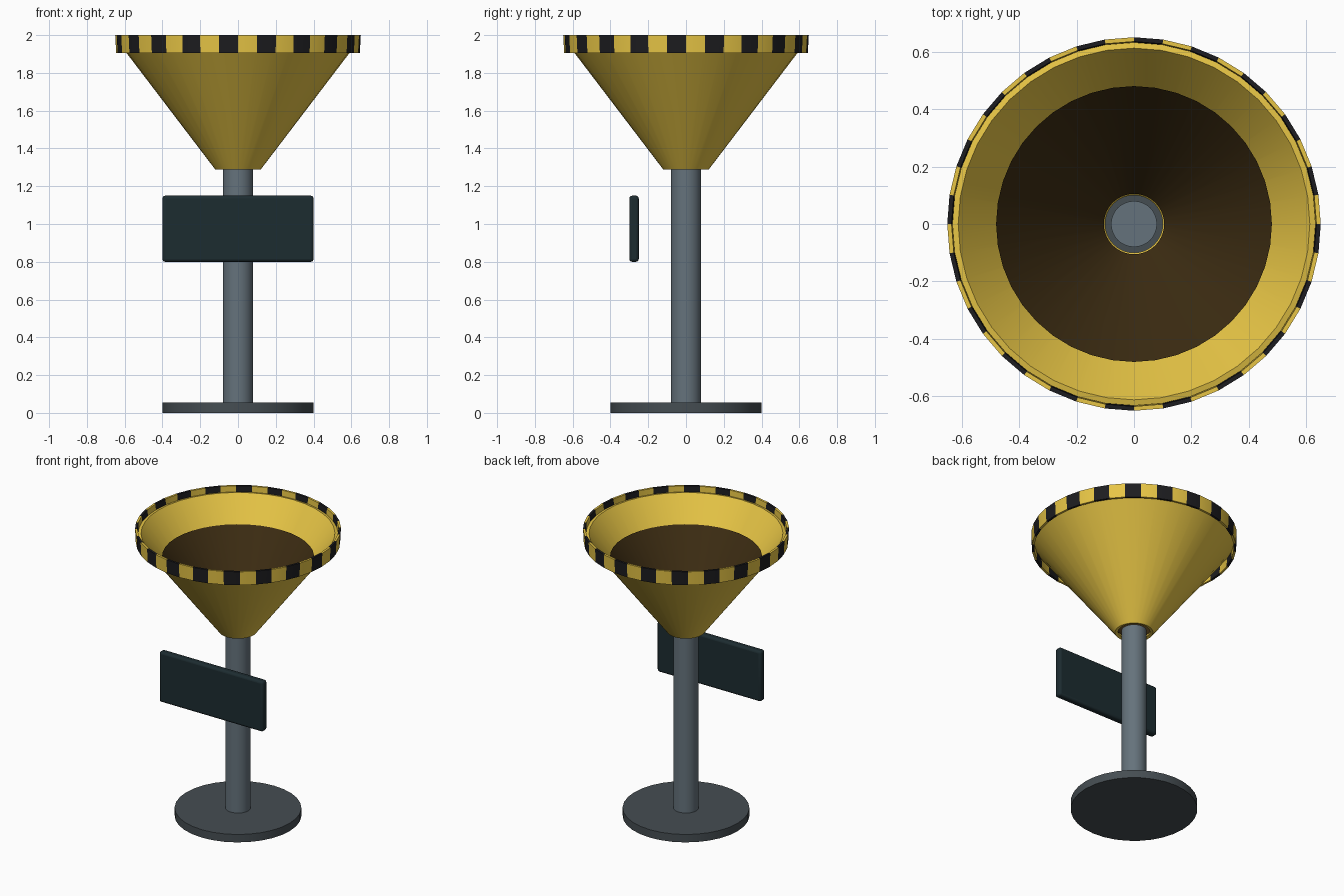
import bpy, bmesh, math

if "Cube" in bpy.data.objects:
    bpy.data.objects.remove(bpy.data.objects["Cube"])

def material(name, rgb):
    m = bpy.data.materials.new(name)
    m.diffuse_color = (*rgb, 1)
    m.use_nodes = True
    m.node_tree.nodes["Principled BSDF"].inputs["Base Color"].default_value = m.diffuse_color
    return m

YELLOW = material("yellow", (0.80, 0.56, 0.06))
BLACK = material("black", (0.012, 0.012, 0.014))
BROWN = material("dark_brown", (0.045, 0.025, 0.006))
STEEL = material("steel", (0.13, 0.17, 0.20))
DARK_STEEL = material("dark_steel", (0.06, 0.075, 0.085))
PANEL = material("panel", (0.012, 0.025, 0.03))

def finish(ob, name, mat, angle=35):
    ob.name = name
    ob.data.materials.append(mat)
    bpy.ops.object.select_all(action='DESELECT')
    ob.select_set(True)
    bpy.context.view_layer.objects.active = ob
    bpy.ops.object.shade_smooth_by_angle(angle=math.radians(angle))
    return ob

def cylinder(name, r, z0, z1, mat, sides=32):
    bpy.ops.mesh.primitive_cylinder_add(vertices=sides, radius=r, depth=z1 - z0,
                                        location=(0, 0, (z0 + z1) / 2))
    return finish(bpy.context.object, name, mat)

def lathe(name, profile, mat, sides=40, closed=True):
    """Revolve an (r, z) profile around z; listed so the faces point outward."""
    n = len(profile)
    bm = bmesh.new()
    rings = [[bm.verts.new((r * math.cos(2 * math.pi * i / sides),
                            r * math.sin(2 * math.pi * i / sides), z))
              for r, z in profile] for i in range(sides)]
    for i in range(sides):
        a, b = rings[i], rings[(i + 1) % sides]
        for j in range(n if closed else n - 1):
            k = (j + 1) % n
            f = bm.faces.new((a[j], b[j], b[k], a[k]))
            f.material_index = i % 2
    me = bpy.data.meshes.new(name)
    bm.to_mesh(me)
    bm.free()
    ob = bpy.data.objects.new(name, me)
    bpy.context.collection.objects.link(ob)
    return finish(ob, name, mat)

# Foot and pole
cylinder("base_disc", 0.40, 0.0, 0.055, DARK_STEEL)
cylinder("pole", 0.08, 0.05, 1.30, STEEL)

# Funnel shell, open at both ends
funnel = lathe("funnel", [(0.12, 1.288), (0.632, 1.96), (0.612, 1.965), (0.10, 1.293)], YELLOW)

# Dark lining over the lower inside of the funnel
liner = lathe("funnel_liner", [(0.48, 1.805), (0.105, 1.31)], BROWN, closed=False)
for ob in (funnel, liner):
    for p in ob.data.polygons:
        p.material_index = 0

# Rim band with alternating yellow and black segments
rim = lathe("striped_rim", [(0.645, 1.905), (0.65, 2.0), (0.635, 2.0), (0.63, 1.905)], YELLOW)
rim.data.materials.append(BLACK)

# Sign panel floating in front of the pole
bpy.ops.mesh.primitive_cube_add(size=1, location=(0, -0.275, 0.975))
panel = bpy.context.object
panel.scale = (0.80, 0.05, 0.35)
bpy.ops.object.transform_apply(location=False, rotation=False, scale=True)
finish(panel, "sign_panel", PANEL)
bevel = panel.modifiers.new("bevel", 'BEVEL')
bevel.width = 0.015
bevel.segments = 3
